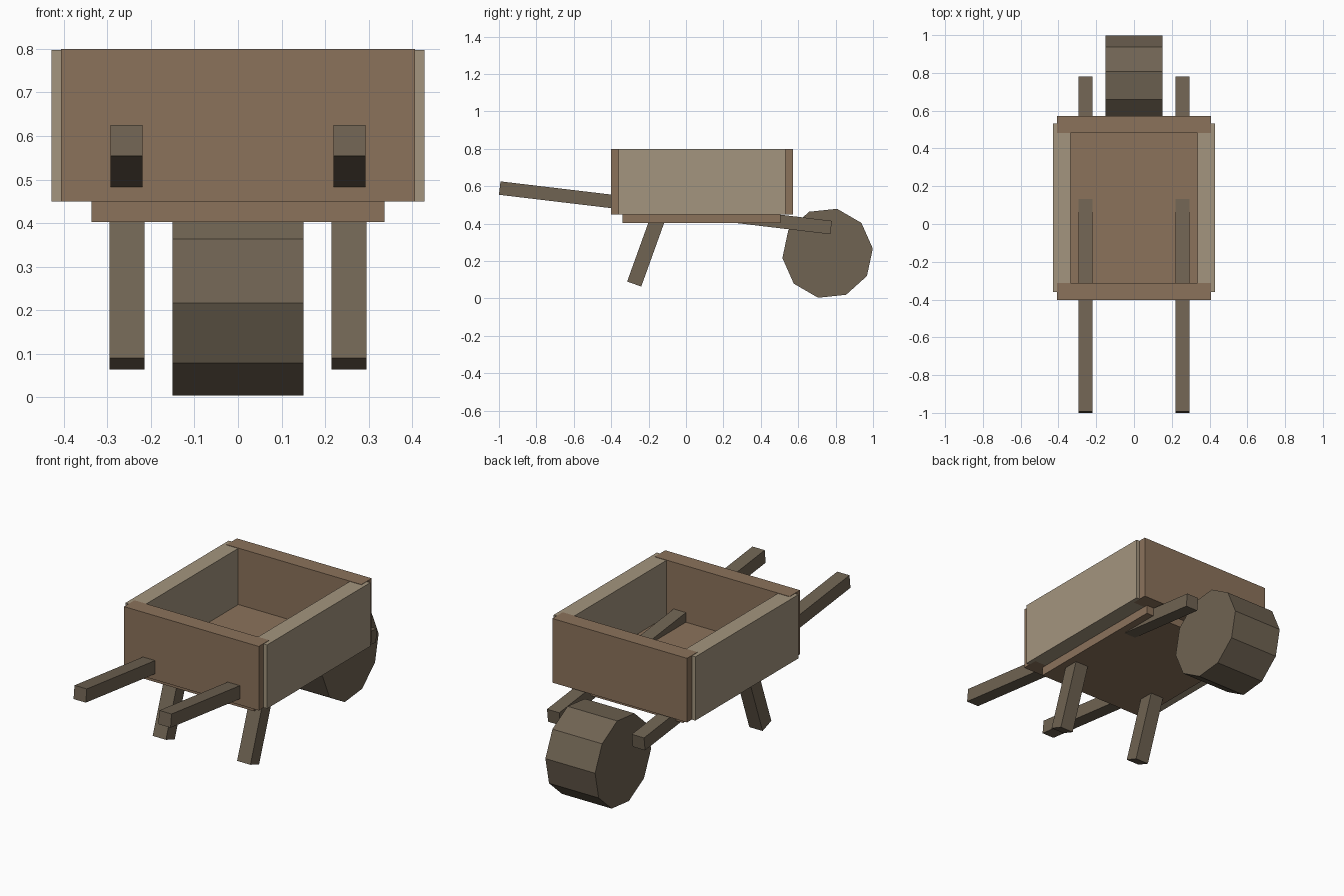
import bpy
from math import pi, radians, atan2, hypot, cos, sin
from mathutils import Matrix

if "Cube" in bpy.data.objects:
    bpy.data.objects.remove(bpy.data.objects["Cube"])


def material(name, rgb):
    m = bpy.data.materials.new(name)
    m.diffuse_color = (*rgb, 1)
    m.use_nodes = True
    m.node_tree.nodes["Principled BSDF"].inputs["Base Color"].default_value = m.diffuse_color
    return m


BROWN = material("brown_wood", (0.26, 0.17, 0.105))
PALE = material("pale_wood", (0.37, 0.30, 0.21))
DARK = material("dark_wood", (0.16, 0.125, 0.085))


def box(name, lo, hi, mat):
    bpy.ops.mesh.primitive_cube_add(size=1)
    o = bpy.context.object
    o.name = name
    size = [b - a for a, b in zip(lo, hi)]
    mid = [(a + b) / 2 for a, b in zip(lo, hi)]
    o.data.transform(Matrix.Translation(mid) @ Matrix.Diagonal((*size, 1)))
    o.data.materials.append(mat)
    return o


def beam(name, x, start, end, width, thick, mat):
    """Square-cut bar between two (y, z) points, at a given x."""
    dy, dz = end[0] - start[0], end[1] - start[1]
    half = hypot(dy, dz) / 2
    o = box(name, (-width / 2, -half, -thick / 2), (width / 2, half, thick / 2), mat)
    o.location = (x, (start[0] + end[0]) / 2, (start[1] + end[1]) / 2)
    o.rotation_euler.x = atan2(dz, dy)
    return o


# Tray: floor and two end boards
box("tray_floor", (-0.336, -0.34, 0.403), (0.336, 0.505, 0.492), BROWN)
box("front_board", (-0.407, -0.402, 0.45), (0.407, -0.312, 0.80), BROWN)
box("back_board", (-0.407, 0.483, 0.45), (0.407, 0.572, 0.80), BROWN)

# Mirrored parts: side boards, handles, legs
for side, s in (("left", -1), ("right", 1)):
    xs = sorted((s * 0.337, s * 0.428))
    box(side + "_board", (xs[0], -0.36, 0.45), (xs[1], 0.531, 0.798), PALE)
    beam(side + "_handle", s * 0.256, (-0.996, 0.59), (0.776, 0.379), 0.074, 0.072, DARK)
    beam(side + "_leg", s * 0.255, (-0.277, 0.077), (-0.148, 0.435), 0.08, 0.08, DARK)

# Ten-sided solid wheel, slightly turned
bpy.ops.mesh.primitive_cylinder_add(vertices=10, radius=0.243, depth=0.30)
wheel = bpy.context.object
wheel.name = "wheel"
wheel.data.transform(Matrix.Rotation(pi / 2, 4, 'Y'))
v = wheel.data.vertices[0].co
wheel.data.transform(Matrix.Rotation(radians(6) - atan2(v.z, v.y), 4, 'X'))
wheel.location = (0, 0.757, 0.2415)
wheel.data.materials.append(DARK)
